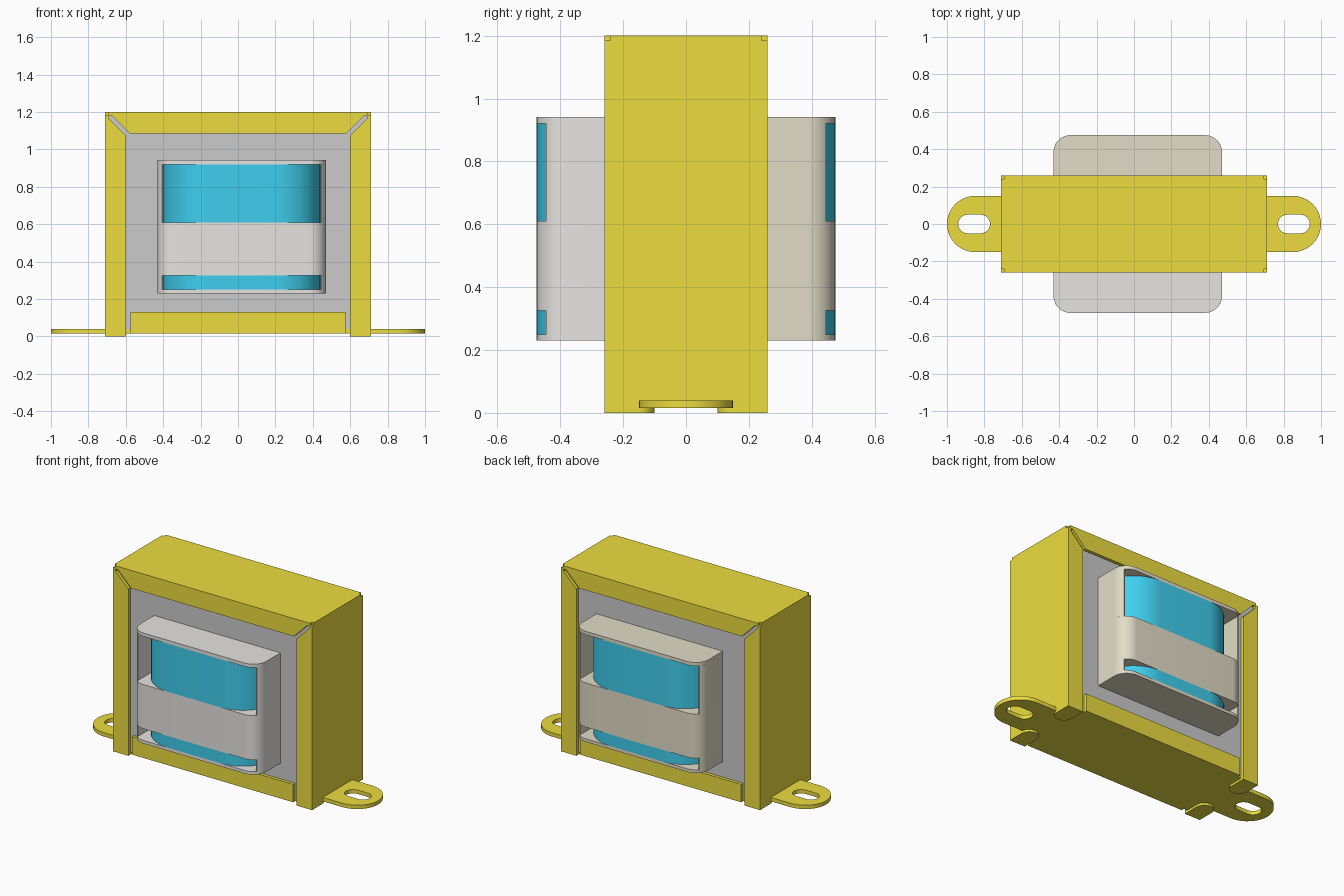
import bpy, bmesh
from math import sin, cos, pi, asin

if "Cube" in bpy.data.objects:
    bpy.data.objects.remove(bpy.data.objects["Cube"])


def material(name, rgb):
    m = bpy.data.materials.new(name)
    m.diffuse_color = (*rgb, 1)
    m.use_nodes = True
    m.node_tree.nodes["Principled BSDF"].inputs["Base Color"].default_value = m.diffuse_color
    return m


YELLOW = material("yellow_steel", (0.84, 0.72, 0.05))
BLUE = material("blue_tape", (0.05, 0.62, 0.86))
PALE = material("pale_plastic", (0.80, 0.78, 0.75))
BEIGE = material("beige_plastic", (0.76, 0.72, 0.57))


def prism(bm, pts, lo, hi, axis="z"):
    """Extrude a 2D outline along z (points are x, y) or y (points are x, z)."""
    def place(p, h):
        return (p[0], p[1], h) if axis == "z" else (p[0], h, p[1])
    a = [bm.verts.new(place(p, lo)) for p in pts]
    b = [bm.verts.new(place(p, hi)) for p in pts]
    faces = [bm.faces.new(a), bm.faces.new(b)]
    for i in range(len(pts)):
        j = (i + 1) % len(pts)
        faces.append(bm.faces.new((a[i], a[j], b[j], b[i])))
    bmesh.ops.recalc_face_normals(bm, faces=faces)


def box(x0, x1, y0, y1):
    return [(x0, y0), (x1, y0), (x1, y1), (x0, y1)]


def arc(cx, cy, r, a0, a1, n=12):
    return [(cx + r * cos(a0 + (a1 - a0) * i / n),
             cy + r * sin(a0 + (a1 - a0) * i / n)) for i in range(n + 1)]


def smooth(ob):
    bpy.ops.object.select_all(action="DESELECT")
    ob.select_set(True)
    bpy.context.view_layer.objects.active = ob
    bpy.ops.object.shade_smooth_by_angle()


def finish(bm, name, mat=None):
    me = bpy.data.meshes.new(name)
    bm.to_mesh(me)
    bm.free()
    ob = bpy.data.objects.new(name, me)
    bpy.context.collection.objects.link(ob)
    if mat:
        me.materials.append(mat)
    smooth(ob)
    return ob


# Laminated core
bm = bmesh.new()
prism(bm, box(-0.695, 0.695, -0.24, 0.24), 0.04, 1.185)
finish(bm, "laminated_core")

# Wrapped frame: top and side strips, mitred flanges, folded lugs
bm = bmesh.new()
prism(bm, box(-0.71, 0.71, -0.24, 0.24), 1.18, 1.2)
prism(bm, box(-0.695, 0.695, -0.26, 0.26), 1.18, 1.2)
for s in (-1, 1):
    prism(bm, box(s * 0.69, s * 0.71, -0.24, 0.24), 0.015, 1.2)
    prism(bm, box(s * 0.69, s * 0.71, -0.26, 0.26), 0.015, 1.185)
    prism(bm, [(-0.695, 1.2), (0.695, 1.2), (0.58, 1.085), (-0.58, 1.085)],
          s * 0.24, s * 0.26, "y")
    for t in (-1, 1):
        prism(bm, [(t * 0.71, 0), (t * 0.71, 1.185), (t * 0.6, 1.075), (t * 0.6, 0)],
              s * 0.24, s * 0.26, "y")
        lug = [(0.71, 0.26)] + arc(0.655, 0.155, 0.055, 0, -pi) + [(0.6, 0.26)]
        prism(bm, [(t * x, s * y) for x, y in lug], 0, 0.015)
finish(bm, "wrapped_frame", YELLOW)

# Base plate with slotted rounded mounting ears
half = [(0.575, -0.26), (0.575, -0.24), (0.69, -0.24), (0.69, -0.15)]
half += arc(0.85, 0, 0.15, -pi / 2, pi / 2, 20)
half += [(x, -y) for x, y in reversed(half[:4])]
slot = arc(0.89, 0, 0.05, -pi / 2, pi / 2) + arc(0.82, 0, 0.05, pi / 2, 3 * pi / 2)
loops = [half + [(-x, -y) for x, y in half], slot, [(-x, -y) for x, y in slot]]
cu = bpy.data.curves.new("base_plate", "CURVE")
cu.dimensions, cu.fill_mode, cu.extrude = "2D", "BOTH", 0.0125
for pts in loops:
    sp = cu.splines.new("POLY")
    sp.points.add(len(pts) - 1)
    for p, q in zip(sp.points, pts):
        p.co = (*q, 0, 1)
    sp.use_cyclic_u = True
cu.materials.append(YELLOW)
plate = bpy.data.objects.new("base_plate", cu)
bpy.context.collection.objects.link(plate)
plate.location.z = 0.0275
bpy.context.view_layer.objects.active = plate
plate.select_set(True)
bpy.ops.object.select_all(action="DESELECT")
plate.select_set(True)
bpy.ops.object.convert(target="MESH")
smooth(bpy.context.view_layer.objects.active)

# Upturned flanges of the base plate
bm = bmesh.new()
for s in (-1, 1):
    prism(bm, box(-0.575, 0.575, s * 0.24, s * 0.26), 0.015, 0.13)
finish(bm, "base_flanges", YELLOW)

# Coil former halves: end flanges, middle band and side walls around the windows
CX, HX, HY, R = 0.02, 0.45, 0.475, 0.09
side = arc(HX - R, HY - R, R, 0, pi / 2)
cut = asin((0.445 - HY + R) / R)
wall = [(HX, 0)] + arc(HX - R, HY - R, R, 0, cut) + [(0.42, 0.445), (0.42, 0)]
outline = [(HX, 0)] + side + [(-x, y) for x, y in reversed(side)] + [(-HX, 0)]
for s, name, mat in ((-1, "coil_former_front", PALE), (1, "coil_former_back", BEIGE)):
    bm = bmesh.new()
    for lo, hi in ((0.23, 0.25), (0.325, 0.61), (0.92, 0.942)):
        prism(bm, [(CX + x, s * y) for x, y in outline], lo, hi)
    for lo, hi in ((0.25, 0.325), (0.61, 0.92)):
        for t in (-1, 1):
            prism(bm, [(CX + t * x, s * y) for x, y in wall], lo, hi)
    finish(bm, name, mat)

# Taped windings seen through the windows
ring = []
for k, (sx, sy) in enumerate(((1, 1), (-1, 1), (-1, -1), (1, -1))):
    ring += arc(CX + sx * 0.185, sy * 0.24, 0.235, k * pi / 2, (k + 1) * pi / 2, 16)
for name, lo, hi in (("upper_winding", 0.61, 0.92), ("lower_winding", 0.25, 0.325)):
    bm = bmesh.new()
    prism(bm, ring, lo, hi)
    finish(bm, name, BLUE)
